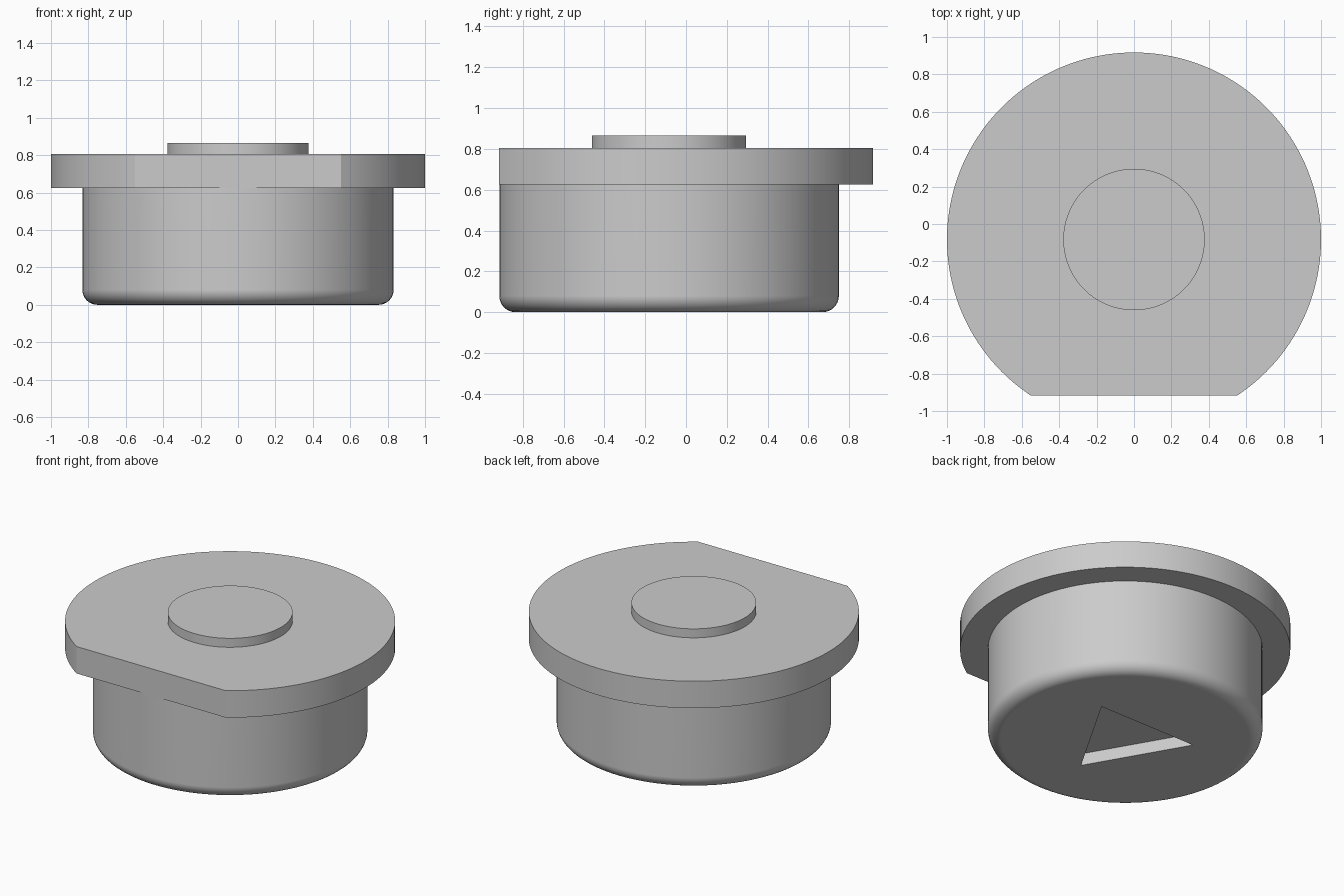
import bpy, bmesh, math

cube = bpy.data.objects.get("Cube")
if cube:
    bpy.data.objects.remove(cube, do_unlink=True)

CY = -0.083          # shared axis of all round parts
FLAT = 0.834         # distance from the axis to the flat side
SEGMENTS = 128

grey = bpy.data.materials.new("plain grey")
grey.use_nodes = True
grey.diffuse_color = (0.6, 0.6, 0.6, 1)
grey.node_tree.nodes["Principled BSDF"].inputs["Base Color"].default_value = grey.diffuse_color


def circle(radius, count, start=0.0, sweep=math.tau, closed=True):
    """Points along an arc around the axis."""
    steps = count if closed else count - 1
    return [(radius * math.cos(start + sweep * i / steps),
             radius * math.sin(start + sweep * i / steps)) for i in range(count)]


def make_loft(name, rings):
    """Skin a stack of (outline, height) rings and cap both ends."""
    bm = bmesh.new()
    loops = [[bm.verts.new((x, y, z)) for x, y in pts] for pts, z in rings]
    for low, high in zip(loops, loops[1:]):
        n = len(low)
        for i in range(n):
            j = (i + 1) % n
            bm.faces.new((low[i], low[j], high[j], high[i]))
    bm.faces.new(loops[0][::-1])
    bm.faces.new(loops[-1])
    bmesh.ops.recalc_face_normals(bm, faces=bm.faces)
    mesh = bpy.data.meshes.new(name)
    bm.to_mesh(mesh)
    bm.free()
    mesh.materials.append(grey)
    obj = bpy.data.objects.new(name, mesh)
    obj.location.y = CY
    bpy.context.collection.objects.link(obj)
    return obj


def select(obj):
    bpy.ops.object.select_all(action='DESELECT')
    obj.select_set(True)
    bpy.context.view_layer.objects.active = obj


def smooth(obj):
    select(obj)
    bpy.ops.object.shade_smooth_by_angle(angle=math.radians(30))
    weighted = obj.modifiers.new("clean_normals", 'WEIGHTED_NORMAL')
    weighted.keep_sharp = True


# Round body with a filleted lower rim
R, FILLET, STEPS = 0.832, 0.08, 8
rings = []
for i in range(STEPS + 1):
    a = math.pi / 2 * i / STEPS
    rings.append((circle(R - FILLET + FILLET * math.sin(a), SEGMENTS),
                  FILLET * (1 - math.cos(a))))
rings.append((circle(R, SEGMENTS), 0.625))
body = make_loft("body", rings)

# Triangular recess in the underside
triangle = circle(0.417, 3, start=-math.pi / 2)
cutter = make_loft("recess_cutter", [(triangle, -0.1), (triangle, 0.08)])
cutter.hide_render = True
cut = body.modifiers.new("recess", 'BOOLEAN')
cut.operation = 'DIFFERENCE'
cut.solver = 'EXACT'
cut.object = cutter
select(body)
bpy.ops.object.modifier_apply(modifier=cut.name)
bpy.data.objects.remove(cutter, do_unlink=True)

# Wide flange with one flat side at the front
half = math.acos(FLAT)
outline = circle(1.0, SEGMENTS, start=-math.pi / 2 + half,
                 sweep=math.tau - 2 * half, closed=False)
flange = make_loft("flange", [(outline, 0.625), (outline, 0.805)])

# Low round boss on top
disc = circle(0.378, SEGMENTS)
boss = make_loft("top_boss", [(disc, 0.805), (disc, 0.865)])

for part in (body, flange, boss):
    smooth(part)
